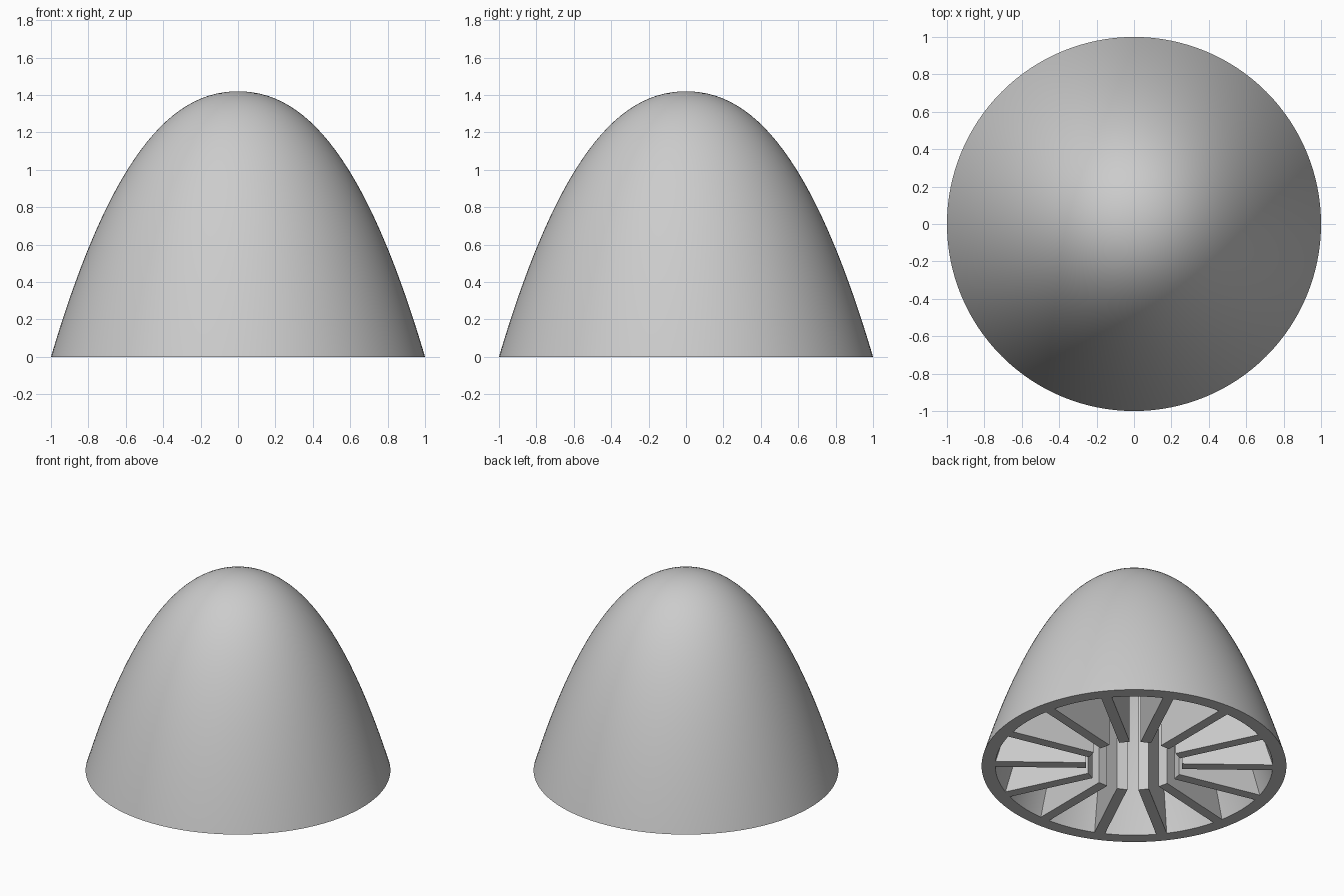
import bpy, bmesh, math

HEIGHT, RADIUS, WALL = 1.42, 1.0, 0.09
RIBS, RIB_THICK, RIB_END = 14, 0.07, 0.315
SEGMENTS, RINGS = 128, 40

if "Cube" in bpy.data.objects:
    bpy.data.objects.remove(bpy.data.objects["Cube"], do_unlink=True)

grey = bpy.data.materials.new("grey plastic")
grey.use_nodes = True
colour = (0.6, 0.6, 0.6, 1)
grey.diffuse_color = colour
grey.node_tree.nodes["Principled BSDF"].inputs["Base Color"].default_value = colour


def dome(r, radius, height):
    """Height of the dome curve at distance r from the axis."""
    t = r / radius
    return height * (1 - 0.62 * t ** 2 - 0.38 * t ** 3)


def finish(bm, name):
    bmesh.ops.recalc_face_normals(bm, faces=bm.faces)
    mesh = bpy.data.meshes.new(name)
    bm.to_mesh(mesh)
    bm.free()
    mesh.materials.append(grey)
    obj = bpy.data.objects.new(name, mesh)
    bpy.context.collection.objects.link(obj)
    return obj


# Hollow shell: outer curve, flat rim and inner curve spun round the axis
steps = [math.sin(i / RINGS * math.pi / 2) for i in range(RINGS + 1)]
inner_radius, inner_height = RADIUS - WALL, HEIGHT - WALL
outer = [(RADIUS * s, dome(s, 1, HEIGHT)) for s in steps]
inner = [(inner_radius * s, dome(s, 1, inner_height)) for s in steps]
bm = bmesh.new()
verts = [bm.verts.new((r, 0, z)) for r, z in outer + inner[::-1]]
edges = [bm.edges.new(pair) for pair in zip(verts, verts[1:])]
bmesh.ops.spin(bm, geom=verts + edges, cent=(0, 0, 0), axis=(0, 0, 1),
               angle=2 * math.pi, steps=SEGMENTS, use_duplicate=False)
bmesh.ops.remove_doubles(bm, verts=bm.verts, dist=0.0001)
shell = finish(bm, "dome_shell")
bpy.ops.object.select_all(action='DESELECT')
shell.select_set(True)
bpy.context.view_layer.objects.active = shell
bpy.ops.object.shade_smooth_by_angle(angle=math.radians(30))

# Radial stiffening ribs with upright inner edges, one of them on the y axis
arc = [RIB_END + (inner_radius - RIB_END) * i / 24 for i in range(25)]
profile = [(RIB_END, 0), (RIB_END, dome(RIB_END, inner_radius, inner_height) + 0.01)]
profile += [(r + 0.005, dome(r, inner_radius, inner_height)) for r in arc]
for i in range(RIBS):
    bm = bmesh.new()
    face = bm.faces.new([bm.verts.new((r, -RIB_THICK / 2, z)) for r, z in profile])
    side = bmesh.ops.extrude_face_region(bm, geom=[face])["geom"]
    bmesh.ops.translate(bm, vec=(0, RIB_THICK, 0),
                        verts=[v for v in side if isinstance(v, bmesh.types.BMVert)])
    rib = finish(bm, f"rib_{i + 1}")
    rib.rotation_euler.z = math.pi / 2 + 2 * math.pi * i / RIBS
